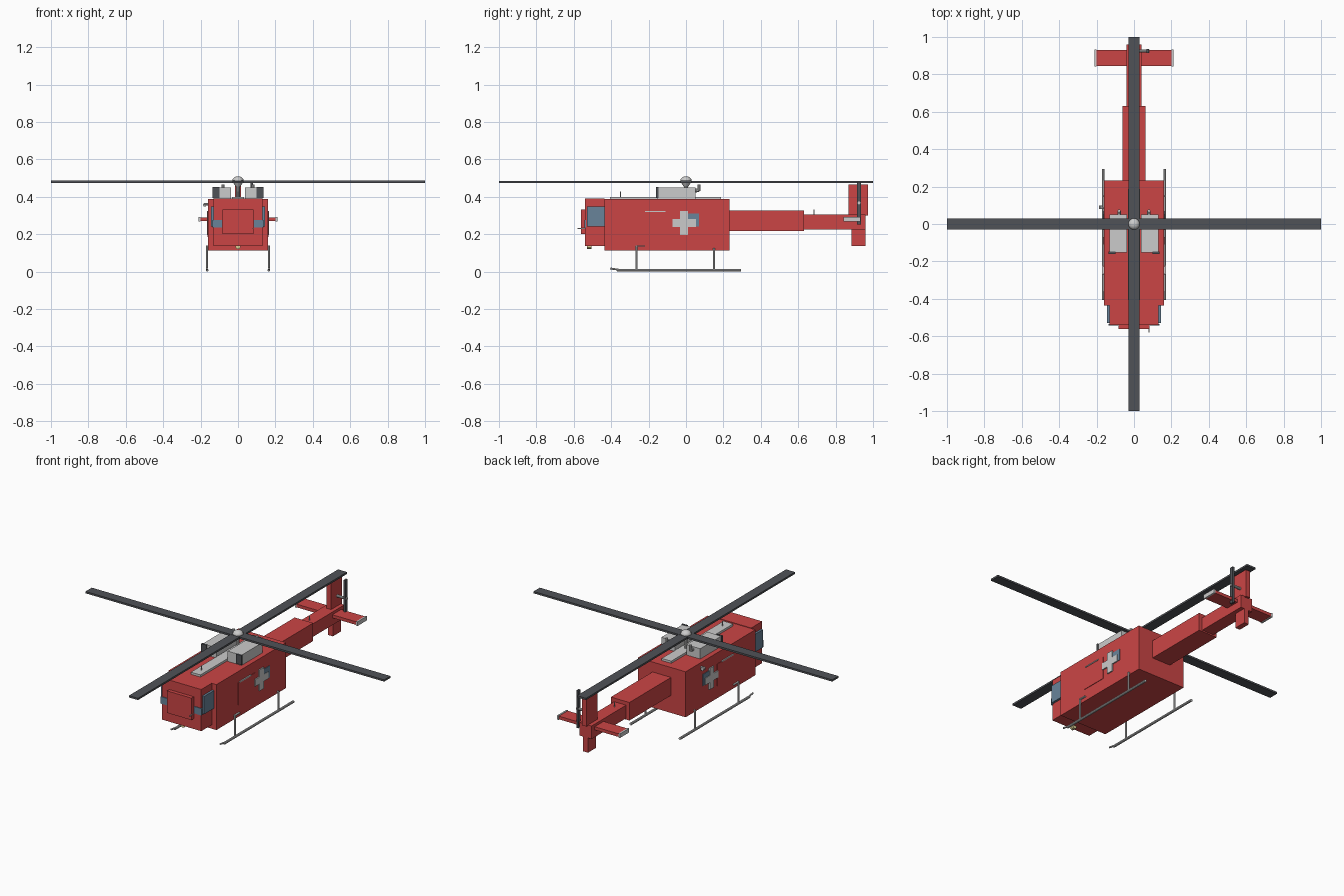
import bpy
from mathutils import Vector

if "Cube" in bpy.data.objects:
    bpy.data.objects.remove(bpy.data.objects["Cube"])


def material(name, rgb):
    m = bpy.data.materials.new(name)
    m.diffuse_color = (*rgb, 1)
    m.use_nodes = True
    m.node_tree.nodes["Principled BSDF"].inputs["Base Color"].default_value = m.diffuse_color
    return m


RED = material("red_paint", (0.6, 0.06, 0.06))
DARK = material("dark_rubber", (0.08, 0.085, 0.095))
GLASS = material("blue_glass", (0.14, 0.23, 0.32))
AMBER = material("lamp_glass", (0.75, 0.65, 0.3))


def paint(o, name, mat):
    o.name = name
    if mat:
        o.data.materials.append(mat)
    return o


def box(name, x, y, z, mat=None):
    """Box from (min, max) pairs."""
    bpy.ops.mesh.primitive_cube_add(size=1, location=[(a + b) / 2 for a, b in (x, y, z)])
    o = bpy.context.object
    o.scale = [abs(b - a) for a, b in (x, y, z)]
    bpy.ops.object.transform_apply(location=False, rotation=False, scale=True)
    return paint(o, name, mat)


def side_boxes(name, x, y, z, mat=None):
    """Same box on both sides of the aircraft."""
    for s, side in ((1, "right"), (-1, "left")):
        box(f"{side}_{name}", sorted((s * x[0], s * x[1])), y, z, mat)


def rod(name, a, b, r, mat=None, r2=None, sides=10):
    a, b = Vector(a), Vector(b)
    d = b - a
    bpy.ops.mesh.primitive_cone_add(vertices=sides, radius1=r, radius2=r if r2 is None else r2,
                                    depth=d.length, location=(a + b) / 2)
    o = bpy.context.object
    o.rotation_euler = d.to_track_quat("Z", "Y").to_euler()
    bpy.ops.object.shade_smooth_by_angle()
    return paint(o, name, mat)


# Fuselage, nose and tail
box("cabin", (-.16, .16), (-.435, .232), (.112, .387), RED)
box("nose", (-.132, .132), (-.54, -.435), (.138, .39), RED)
box("nose_panel", (-.082, .082), (-.562, -.54), (.2, .333), RED)
box("front_tail_boom", (-.062, .062), (.232, .63), (.218, .327), RED)
box("rear_tail_boom", (-.04, .04), (.63, .96), (.226, .305), RED)
box("upper_fin", (-.016, .016), (.868, .973), (.3, .467), RED)
box("lower_fin", (-.016, .016), (.884, .96), (.137, .228), RED)
box("stabilizer", (-.2, .2), (.845, .93), (.27, .289), RED)
side_boxes("stabilizer_tip", (.2, .21), (.843, .932), (.267, .292))

# Windows, doors and side crosses
side_boxes("cockpit_window", (.13, .145), (-.53, -.435), (.24, .348), GLASS)
side_boxes("front_window", (.085, .137), (-.544, -.535), (.235, .277), GLASS)
side_boxes("door", (.158, .163), (-.23, -.07), (.185, .32), RED)
side_boxes("door_rail", (.158, .167), (-.22, -.11), (.318, .324))
side_boxes("cabin_window", (.158, .164), (0, .07), (.24, .31), GLASS)
side_boxes("cross_upright", (.158, .167), (-.031, .011), (.196, .324))
side_boxes("cross_bar", (.158, .167), (-.073, .053), (.239, .281))

# Roof spine, engines, intakes and exhausts
box("roof_spine", (-.032, .032), (-.405, .187), (.385, .4))
side_boxes("engine", (.037, .13), (-.152, .05), (.385, .449))
side_boxes("intake", (.1, .135), (-.16, -.148), (.393, .451), DARK)
for s, side in ((1, "right"), (-1, "left")):
    rod(f"{side}_exhaust", (s * .08, .04, .43), (s * .08, .07, .437), .01)
    rod(f"{side}_exhaust_pipe", (s * .08, .07, .43), (s * .08, .07, .467), .008)

# Main rotor
rod("rotor_mast", (0, 0, .39), (0, 0, .48), .01)
rod("hub_base", (0, 0, .455), (0, 0, .482), .013, r2=.03, sides=16)
bpy.ops.mesh.primitive_uv_sphere_add(segments=16, ring_count=8, radius=.03, location=(0, 0, .487))
hub = paint(bpy.context.object, "hub_cap", None)
hub.scale.z = .75
bpy.ops.object.shade_smooth_by_angle()
box("rotor_blades_across", (-1, 1), (-.03, .03), (.475, .486), DARK)
box("rotor_blades_along", (-.03, .03), (-1, 1), (.4745, .4855), DARK)

# Tail rotor
rod("tail_rotor_shaft", (.01, .925, .367), (.084, .925, .367), .008)
box("tail_rotor_blades", (.067, .079), (.914, .936), (.253, .48), DARK)

# Landing skids
for s, side in ((1, "right"), (-1, "left")):
    x = s * .165
    rod(f"{side}_skid", (x, -.37, .0075), (x, .295, .0075), .0075)
    rod(f"{side}_skid_tip", (x, -.405, .017), (x, -.36, .01), .005)
    for y, top, end in ((-.265, .138, "front"), (.15, .125, "rear")):
        rod(f"{side}_{end}_strut", (x, y, .008), (x, y, top), .0055)
        rod(f"{side}_{end}_strut_mount", (x, y, top - .003), (s * .12, y, top - .003), .0055)
    box(f"{side}_step", sorted((s * .158, s * .17)), (-.265, -.22), (.134, .14))

# Lamp, hoist, probe and antennas
rod("landing_lamp", (0, -.53, .133), (0, -.505, .133), .013, AMBER)
rod("hoist_arm", (-.155, .085, .36), (-.183, .085, .36), .006)
rod("hoist_drum", (-.178, .08, .357), (-.178, .1, .357), .01)
rod("air_probe", (.08, -.54, .23), (.08, -.58, .23), .003)
rod("roof_antenna", (0, -.35, .395), (0, -.35, .427), .003)
rod("boom_antenna", (0, .685, .3), (0, .685, .332), .003)
